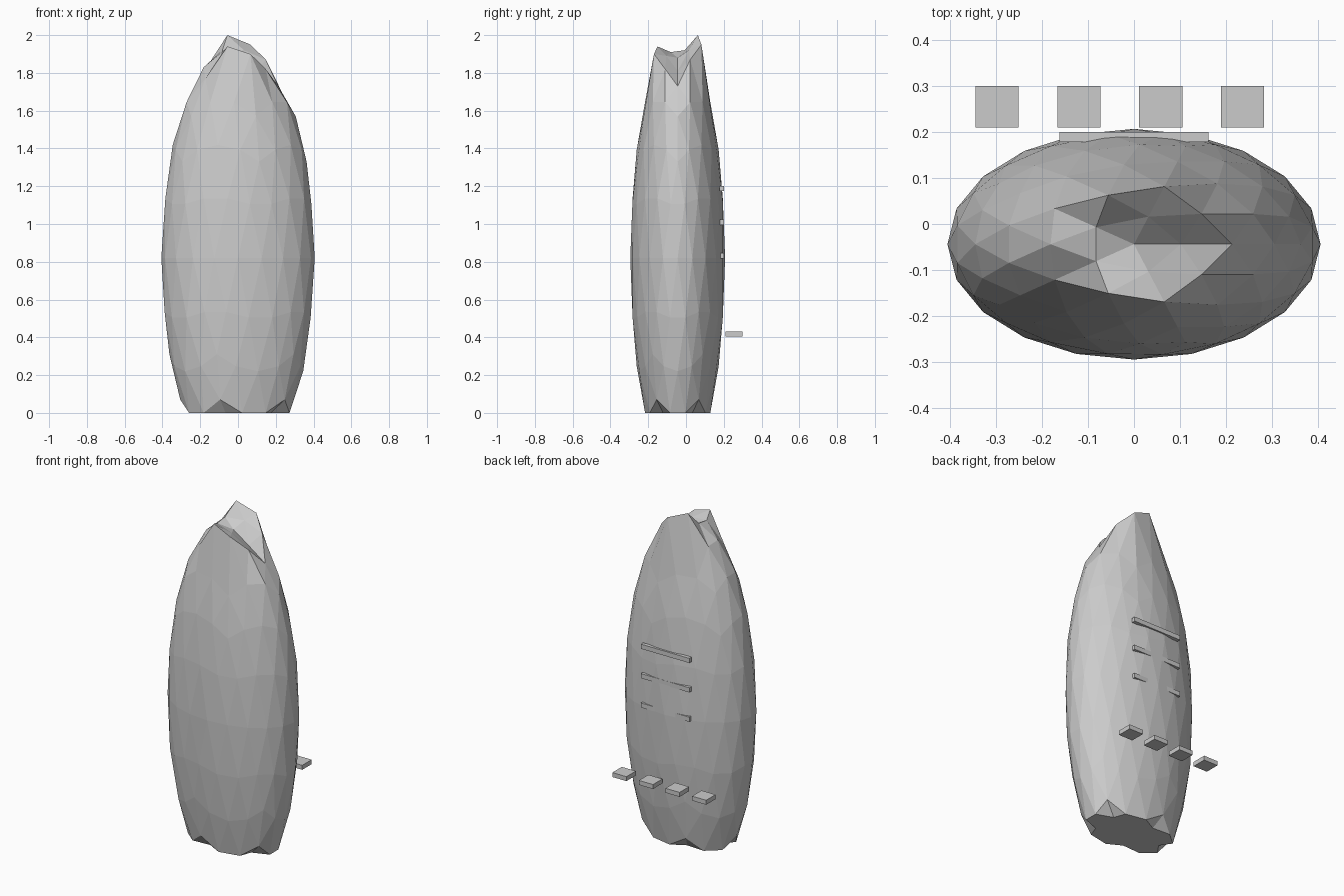
import bpy, bmesh
from mathutils import Vector

if "Cube" in bpy.data.objects:
    bpy.data.objects.remove(bpy.data.objects["Cube"])

CY = -0.044


def add_object(name, bm):
    mesh = bpy.data.meshes.new(name)
    bm.to_mesh(mesh)
    bm.free()
    obj = bpy.data.objects.new(name, mesh)
    bpy.context.collection.objects.link(obj)
    return obj


def box(name, center, size):
    bm = bmesh.new()
    bmesh.ops.create_cube(bm, size=1)
    for v in bm.verts:
        v.co = Vector(c + p * s for c, p, s in zip(center, v.co, size))
    return add_object(name, bm)


# Faceted egg-shaped body, flattened at the base
bm = bmesh.new()
bmesh.ops.create_icosphere(bm, subdivisions=3, radius=1)
for v in bm.verts:
    x, y, z = v.co
    v.co = (x * 0.406, y * 0.251 + CY, max(0, 0.82 + z * 1.14))

# Broken crown: target heights for the vertices around the tip (x, y, height)
crown = [
    (0, -0.04, 1.88), (0.11, -0.04, 1.81), (0.035, 0.02, 1.92),
    (-0.09, 0, 1.92), (-0.09, -0.08, 1.91), (0.035, -0.11, 1.89),
    (0.21, -0.04, 1.73), (0.147, 0.022, 1.87), (0.066, 0.08, 1.95),
    (-0.056, 0.063, 2.0), (-0.172, 0.034, 1.82), (-0.18, -0.044, 1.83),
    (-0.172, -0.12, 1.77), (-0.056, -0.15, 1.94), (0.066, -0.17, 1.9),
    (0.147, -0.11, 1.82),
]
top = [v for v in bm.verts if v.co.z > 1.7]
for x, y, h in crown:
    near = min(top, key=lambda v: (v.co.x - x) ** 2 + (v.co.y - y) ** 2)
    near.co.z = h
add_object("body", bm)

# Thin slats let into the back
for i in range(3):
    box(f"back_slat_{i + 1}", (0, 0.189, 0.832 + 0.178 * i), (0.325, 0.022, 0.028))

# Row of small floating blocks behind the body
for i in range(4):
    box(f"rear_block_{i + 1}", (-0.298 + 0.178 * i, 0.255, 0.417), (0.094, 0.09, 0.027))
